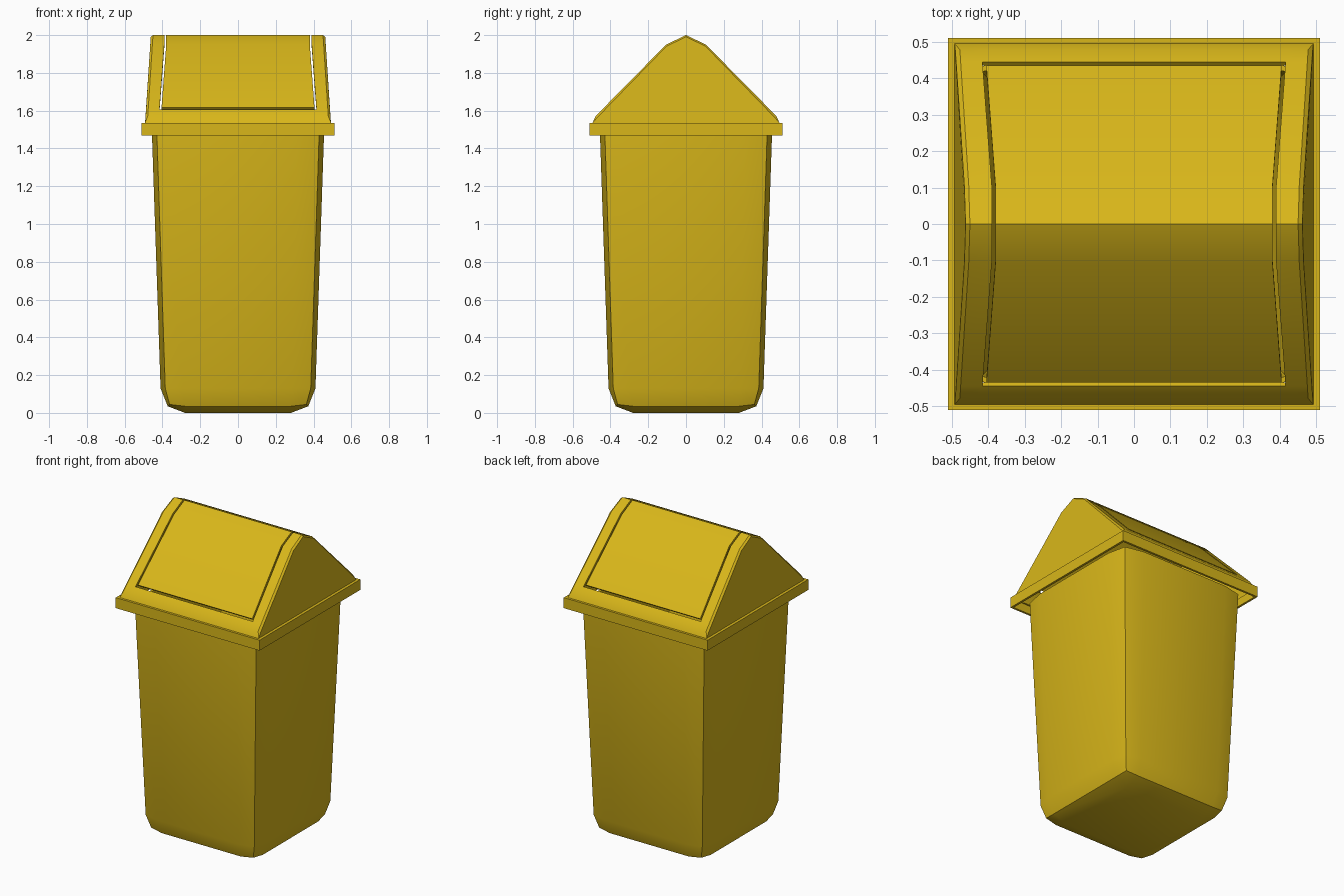
import bpy, bmesh, math

if "Cube" in bpy.data.objects:
    bpy.data.objects.remove(bpy.data.objects["Cube"])

yellow = bpy.data.materials.new("yellow_plastic")
yellow.diffuse_color = (0.69, 0.47, 0.01, 1)
yellow.use_nodes = True
yellow.node_tree.nodes["Principled BSDF"].inputs["Base Color"].default_value = yellow.diffuse_color


def finish(name, bm, thickness):
    """Weld, orient outward, thicken inward and smooth a shell."""
    bmesh.ops.remove_doubles(bm, verts=bm.verts, dist=0.0005)
    bmesh.ops.recalc_face_normals(bm, faces=bm.faces)
    bm.normal_update()
    # A face's outward side points away from the part's central axis
    side = sum(f.normal.dot(f.calc_center_median() - CENTRE[name]) * f.calc_area()
               for f in bm.faces)
    if side < 0:
        bmesh.ops.reverse_faces(bm, faces=bm.faces)
    mesh = bpy.data.meshes.new(name)
    bm.to_mesh(mesh)
    bm.free()
    ob = bpy.data.objects.new(name, mesh)
    bpy.context.collection.objects.link(ob)
    mesh.materials.append(yellow)
    bpy.ops.object.select_all(action='DESELECT')
    ob.select_set(True)
    bpy.context.view_layer.objects.active = ob
    mod = ob.modifiers.new("wall", 'SOLIDIFY')
    mod.thickness = thickness
    mod.offset = -1
    mod.use_even_offset = True
    bpy.ops.object.modifier_apply(modifier=mod.name)
    bpy.ops.object.shade_smooth_by_angle(angle=math.radians(30))
    return ob


from mathutils import Vector
CENTRE = {"bin_body": Vector((0, 0, 0.8)), "lid_frame": Vector((0, 0, 1.5)),
          "swing_flap": Vector((0, 0, 1.5))}

# Body: tapered tub with gently bulged sides
bm = bmesh.new()
rings = []
# (z, corner z, side half-width, corner half-width, flat half-extent)
for z, cz, w, c, t in [(1.49, 1.49, 0.456, 0.43, 0.31),
                       (0.13, 0.13, 0.41, 0.385, 0.29),
                       (0.035, 0.045, 0.372, 0.362, 0.28),
                       (0.0, 0.0, 0.28, 0.28, 0.28)]:
    ring = []
    for k in range(4):
        ca, sa = [(1, 0), (0, 1), (-1, 0), (0, -1)][k]
        for x, y, h in [(w, -t, z), (w, t, z), (c, c, cz)]:
            ring.append(bm.verts.new((x * ca - y * sa, x * sa + y * ca, h)))
    rings.append(ring)
for a, b in zip(rings, rings[1:]):
    for i in range(12):
        j = (i + 1) % 12
        bm.faces.new((a[i], a[j], b[j], b[i]))
bm.faces.new(rings[-1])
finish("bin_body", bm, 0.015)


# Lid profile helpers
def slope_z(y):
    return 1.95 + (0.105 - abs(y)) * 1.0135


def gable_x(z):
    return 0.492 - 0.03 * (z - 1.535) / 0.465


def flap_x(y):
    return 0.38 + 0.025 * max(0, abs(y) - 0.105) / 0.33


def mirrored(rows):
    return rows + [(-y, z) for y, z in reversed(rows[:-1])]


ridge = [(-0.105, 1.95), (0, 2.0)]

# Lid frame: gabled shell with an opening for the flap
bm = bmesh.new()
rows = mirrored([(-0.495, 1.535), (-0.478, 1.572), (-0.445, slope_z(0.445))] + ridge)
grid, gables = [], {-1: [], 1: []}
for i, (y, z) in enumerate(rows):
    base = i in (0, len(rows) - 1)
    e, f = gable_x(z), flap_x(y) + 0.01
    b = e if base else e - 0.012
    # softened gable edge sits slightly inside the roof line
    gy, gz = (y, z) if base else (y * 0.985, z - 0.009)
    grid.append([bm.verts.new(p) for p in
                 [(-e, gy, gz), (-b, y, z), (-f, y, z), (f, y, z), (b, y, z), (e, gy, gz)]])
    gables[-1].append(grid[-1][0])
    gables[1].append(grid[-1][5])
last = len(rows) - 2
for i in range(last + 1):
    for j in range(5):
        if j == 2 and 2 <= i <= last - 2:
            continue
        bm.faces.new((grid[i][j], grid[i][j + 1], grid[i + 1][j + 1], grid[i + 1][j]))
for g in gables.values():
    bm.faces.new(g)
bmesh.ops.remove_doubles(bm, verts=bm.verts, dist=0.0005)

# Rim ledge and skirt, extruded from the base of the lid
edges = [e for e in bm.edges if e.is_boundary and all(v.co.z < 1.54 for v in e.verts)]
for drop in (0, 0.067):
    out = bmesh.ops.extrude_edge_only(bm, edges=edges)["geom"]
    for v in [g for g in out if isinstance(g, bmesh.types.BMVert)]:
        if drop:
            v.co.z -= drop
        else:
            v.co.x *= 0.51 / 0.492
            v.co.y *= 0.51 / 0.495
    edges = [g for g in out if isinstance(g, bmesh.types.BMEdge)]
finish("lid_frame", bm, 0.014)

# Swing flap: bent panel filling the opening with a thin gap
bm = bmesh.new()
rows = mirrored([(-0.435, slope_z(0.435))] + ridge)
pairs = [[bm.verts.new((s * flap_x(y), y, z)) for s in (-1, 1)] for y, z in rows]
for a, b in zip(pairs, pairs[1:]):
    bm.faces.new((a[0], a[1], b[1], b[0]))
finish("swing_flap", bm, 0.014)
